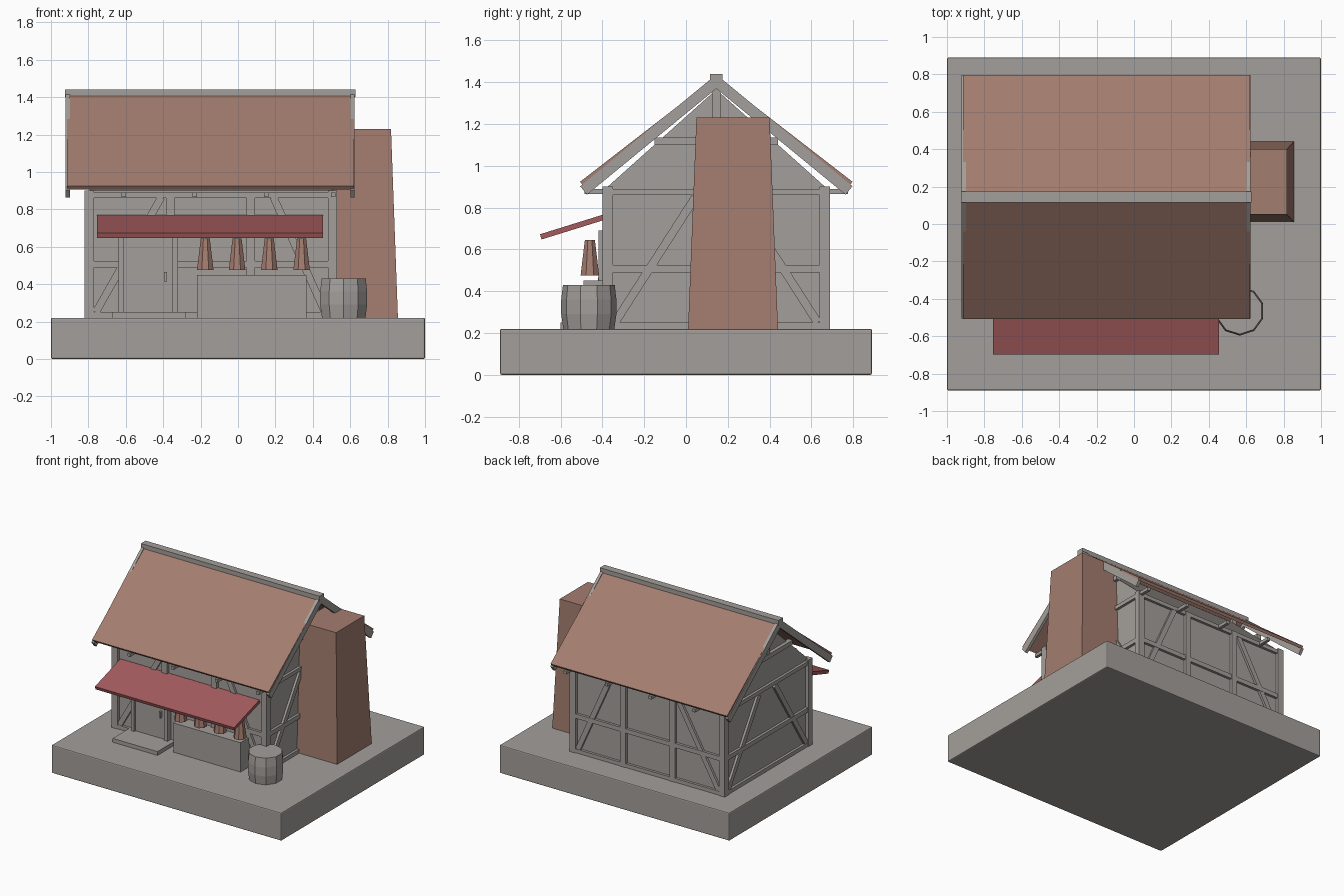
import bpy, bmesh, math
from mathutils import Vector, Matrix

cube = bpy.data.objects.get("Cube")
if cube:
    bpy.data.objects.remove(cube, do_unlink=True)


def material(name, rgb):
    m = bpy.data.materials.new(name)
    m.use_nodes = True
    m.diffuse_color = (*rgb, 1)
    m.node_tree.nodes["Principled BSDF"].inputs["Base Color"].default_value = (*rgb, 1)
    return m


GREY = material("warm grey", (0.37, 0.345, 0.325))
BROWN = material("clay brown", (0.37, 0.205, 0.16))
RED = material("awning red", (0.37, 0.105, 0.11))


def finish(name, bm, mat):
    bmesh.ops.recalc_face_normals(bm, faces=bm.faces)
    mesh = bpy.data.meshes.new(name)
    bm.to_mesh(mesh)
    bm.free()
    mesh.materials.append(mat)
    obj = bpy.data.objects.new(name, mesh)
    bpy.context.scene.collection.objects.link(obj)
    return obj


def box(name, x, y, z, mat=GREY):
    """Box from (min, max) ranges."""
    bm = bmesh.new()
    size = [r[1] - r[0] for r in (x, y, z)]
    mid = Vector([(r[0] + r[1]) / 2 for r in (x, y, z)])
    bmesh.ops.create_cube(bm, size=1, matrix=Matrix.Translation(mid) @ Matrix.Diagonal((*size, 1)))
    return finish(name, bm, mat)


def beam(name, a, b, side, width, depth, mat=GREY):
    """Square-ended beam from a to b; depth is measured along the side axis."""
    a, b, side = Vector(a), Vector(b), Vector(side)
    along = (b - a).normalized()
    across = along.cross(side).normalized() * width / 2
    out = side * depth / 2
    bm = bmesh.new()
    rings = [[bm.verts.new(p + across * i + out * j)
              for i, j in ((1, 1), (-1, 1), (-1, -1), (1, -1))] for p in (a, b)]
    for ring in rings:
        bm.faces.new(ring)
    for i in range(4):
        k = (i + 1) % 4
        bm.faces.new((rings[0][i], rings[0][k], rings[1][k], rings[1][i]))
    return finish(name, bm, mat)


def turned(name, centre, profile, sides, mat):
    """Faceted solid from (radius, height) rings."""
    bm = bmesh.new()
    rings = []
    for r, z in profile:
        rings.append([bm.verts.new((centre[0] + r * math.cos(2 * math.pi * (i + 0.5) / sides),
                                    centre[1] + r * math.sin(2 * math.pi * (i + 0.5) / sides), z))
                      for i in range(sides)])
    bm.faces.new(rings[0])
    bm.faces.new(rings[-1])
    for low, high in zip(rings, rings[1:]):
        for i in range(sides):
            k = (i + 1) % sides
            bm.faces.new((low[i], low[k], high[k], high[i]))
    return finish(name, bm, mat)


X0, X1, Y0, Y1 = -0.82, 0.53, -0.40, 0.69      # outer faces of the frame
FLOOR, EAVE, MID = 0.22, 0.90, 0.145           # MID is the ridge line in y
T = 0.05                                       # timber width
AX, AY = Vector((1, 0, 0)), Vector((0, 1, 0))

# Ground slab with softened edges
base = box("base_slab", (-1, 1), (-0.89, 0.89), (0, FLOOR))
bevel = base.modifiers.new("soft_edges", "BEVEL")
bevel.width = 0.008
bevel.segments = 2

# Plaster walls with gables
bm = bmesh.new()
outline = ((Y0 + 0.025, FLOOR), (Y1 - 0.025, FLOOR), (Y1 - 0.025, EAVE),
           (MID, 1.365), (Y0 + 0.025, EAVE))
wall = bm.faces.new([bm.verts.new((X0 + 0.025, y, z)) for y, z in outline])
grown = bmesh.ops.extrude_face_region(bm, geom=[wall])
bmesh.ops.translate(bm, vec=(X1 - X0 - 0.05, 0, 0),
                    verts=[v for v in grown["geom"] if isinstance(v, bmesh.types.BMVert)])
finish("plaster_walls", bm, GREY)

# Corner posts
for x in (X0, X1 - T):
    for y in (Y0, Y1 - T):
        box("corner_post", (x, x + T), (y, y + T), (FLOOR, EAVE))

# Long sides: rails, posts and braces
rails = ((FLOOR, 0.25), (0.49, 0.525), (0.86, 0.89))
for side, y in (("front", Y0 + 0.018), ("back", Y1 - 0.018)):
    span = (y - 0.013, y + 0.013)
    for z in rails:
        box(side + "_rail", (X0 + T, X1 - T), span, z)
    for x in (-0.362, 0.068):
        box(side + "_post", (x - 0.023, x + 0.023), (y - 0.016, y + 0.016), (FLOOR, 0.89))
    for low, high in ((-0.76, -0.41), (0.465, 0.19)):
        beam(side + "_brace", (low, y, 0.25), (high, y, 0.865), AY, 0.04, 0.022)

# Gable ends: rails, braces, collar and king post
for side, x in (("left", X1 - 0.018), ("right", X0 + 0.018)):
    span = (x - 0.013, x + 0.013)
    for z in rails:
        box(side + "_gable_rail", span, (Y0 + T, Y1 - T), z)
    for s in (-1, 1):
        beam(side + "_gable_brace", (x, MID + s * 0.485, 0.25), (x, MID + s * 0.10, 0.85), AX, 0.04, 0.022)
    box(side + "_collar", (x - 0.02, x + 0.02), (MID - 0.295, MID + 0.295), (1.10, 1.135))
    box(side + "_king_post", (x - 0.017, x + 0.017), (MID - 0.02, MID + 0.02), (1.13, 1.38))

# Joists poking out under the eaves
for x in (-0.61, -0.23, 0.15, 0.51):
    box("eave_joist", (x - 0.012, x + 0.012), (MID - 0.63, MID + 0.63), (0.865, 0.89))

# Roof slopes and barge boards
for s, side in ((-1, "front"), (1, "back")):
    beam(side + "_roof", (-0.147, MID + s * 0.645, 0.915), (-0.147, MID, 1.414), AX, 0.022, 1.535, BROWN)
    for x in (-0.91, 0.612):
        beam(side + "_barge_board", (x, MID + s * 0.635, 0.882), (x, MID, 1.403), AX, 0.052, 0.022)
box("ridge_beam", (-0.925, 0.628), (MID - 0.029, MID + 0.029), (1.40, 1.44))

# Tapered chimney
bm = bmesh.new()
bmesh.ops.create_cube(bm, size=1, matrix=Matrix.Translation((0.66, 0.225, 0.725)) @ Matrix.Diagonal((0.39, 0.43, 1.01, 1)))
for v in bm.verts:
    if v.co.z > 1:
        v.co.y += 0.04 if v.co.y < 0.225 else -0.04
        v.co.x += -0.037 if v.co.x > 0.66 else 0.037
finish("chimney", bm, BROWN)

# Door, frame, handle and step
box("door", (-0.61, -0.35), (Y0 - 0.002, Y0 + 0.03), (FLOOR, 0.66))
for x in (-0.64, -0.35):
    box("door_jamb", (x, x + 0.03), (Y0 - 0.018, Y0 + 0.03), (FLOOR, 0.69))
box("door_lintel", (-0.64, -0.32), (Y0 - 0.018, Y0 + 0.03), (0.66, 0.69))
box("door_handle", (-0.395, -0.38), (Y0 - 0.02, Y0), (0.415, 0.465))
box("door_step", (-0.67, -0.28), (-0.60, Y0 + 0.02), (FLOOR, 0.25))

# Awning and shop counter
beam("awning", (-0.15, -0.695, 0.66), (-0.15, Y0 + 0.02, 0.758), AX, 0.026, 1.21, RED)
box("shop_counter", (-0.22, 0.365), (-0.49, Y0 + 0.02), (FLOOR, 0.45))

# Hanging goods under the awning
for x in (-0.175, -0.005, 0.167, 0.34):
    turned("hanging_good", (x, -0.46), ((0.048, 0.475), (0.026, 0.645)), 8, BROWN)

# Barrel by the corner
turned("barrel", (0.565, -0.465), ((0.122, FLOOR), (0.132, 0.29), (0.132, 0.36), (0.124, 0.43)), 10, GREY)
